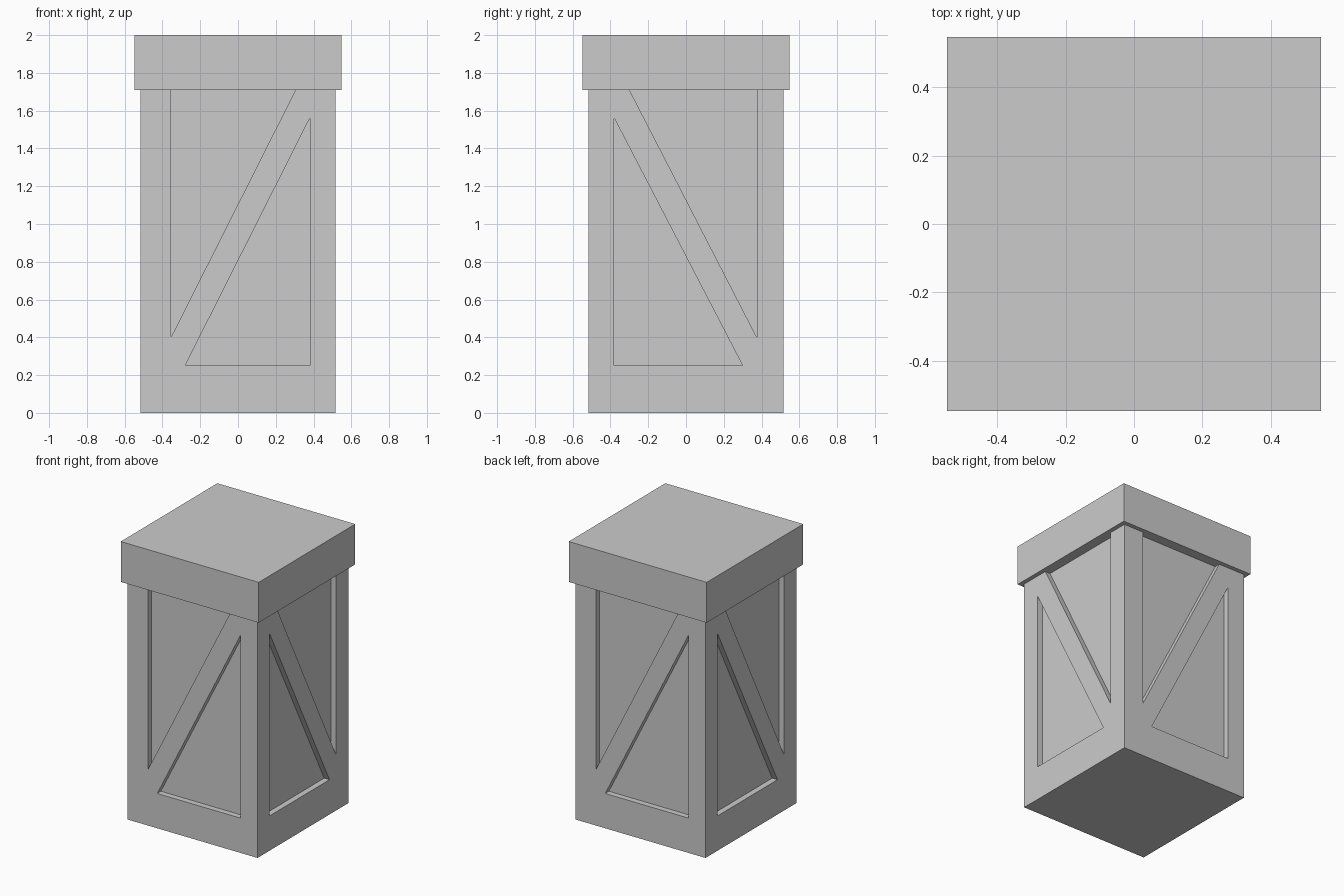
import bpy, bmesh
from math import pi
from mathutils import Matrix

if "Cube" in bpy.data.objects:
    bpy.data.objects.remove(bpy.data.objects["Cube"])

HALF, TOP, DEPTH = 0.517, 1.71, 0.042


def make_object(name, bm):
    bmesh.ops.recalc_face_normals(bm, faces=bm.faces)
    mesh = bpy.data.meshes.new(name)
    bm.to_mesh(mesh)
    bm.free()
    obj = bpy.data.objects.new(name, mesh)
    bpy.context.collection.objects.link(obj)
    return obj


def box(name, half, z0, z1):
    bm = bmesh.new()
    bmesh.ops.create_cube(bm, size=1, matrix=Matrix.Translation((0, 0, (z0 + z1) / 2))
                          @ Matrix.Diagonal((2 * half, 2 * half, z1 - z0, 1)))
    return make_object(name, bm)


def prism(bm, points, angle, flip):
    # triangle on the front side, pushed inward, then turned to its side
    turn = Matrix.Rotation(angle, 4, 'Z')
    verts = [bm.verts.new(turn @ Matrix.Diagonal((flip, 1, 1, 1)).to_3x3().to_4x4()
                          @ Matrix.Translation((x, -HALF - 0.1, z)).to_translation())
             for x, z in points]
    face = bm.faces.new(verts)
    new = bmesh.ops.extrude_face_region(bm, geom=[face])['geom']
    push = turn.to_3x3() @ Matrix.Translation((0, 0.1 + DEPTH, 0)).to_translation()
    bmesh.ops.translate(bm, vec=push,
                        verts=[v for v in new if isinstance(v, bmesh.types.BMVert)])


# Main block and lid
body = box("crate_body", HALF, 0, TOP)
box("crate_lid", 0.548, TOP, 2)

# Triangular recesses either side of a diagonal brace, on all four sides
front = [[(-0.355, 0.40), (0.325, 1.75), (-0.355, 1.75)],
         [(-0.28, 0.25), (0.38, 0.25), (0.38, 1.56)]]
side = [[(-0.375, 0.40), (0.32, 1.75), (-0.375, 1.75)],
        [(-0.30, 0.25), (0.38, 0.25), (0.38, 1.56)]]
cut = bmesh.new()
for i in range(4):
    for tri in (side if i % 2 else front):
        prism(cut, tri, i * pi / 2, -1 if i % 2 else 1)
cutter = make_object("recess_cutter", cut)
cutter.hide_render = True

mod = body.modifiers.new("recesses", 'BOOLEAN')
mod.operation = 'DIFFERENCE'
mod.solver = 'EXACT'
mod.object = cutter
bpy.context.view_layer.objects.active = body
bpy.ops.object.modifier_apply(modifier=mod.name)
bpy.data.objects.remove(cutter)
